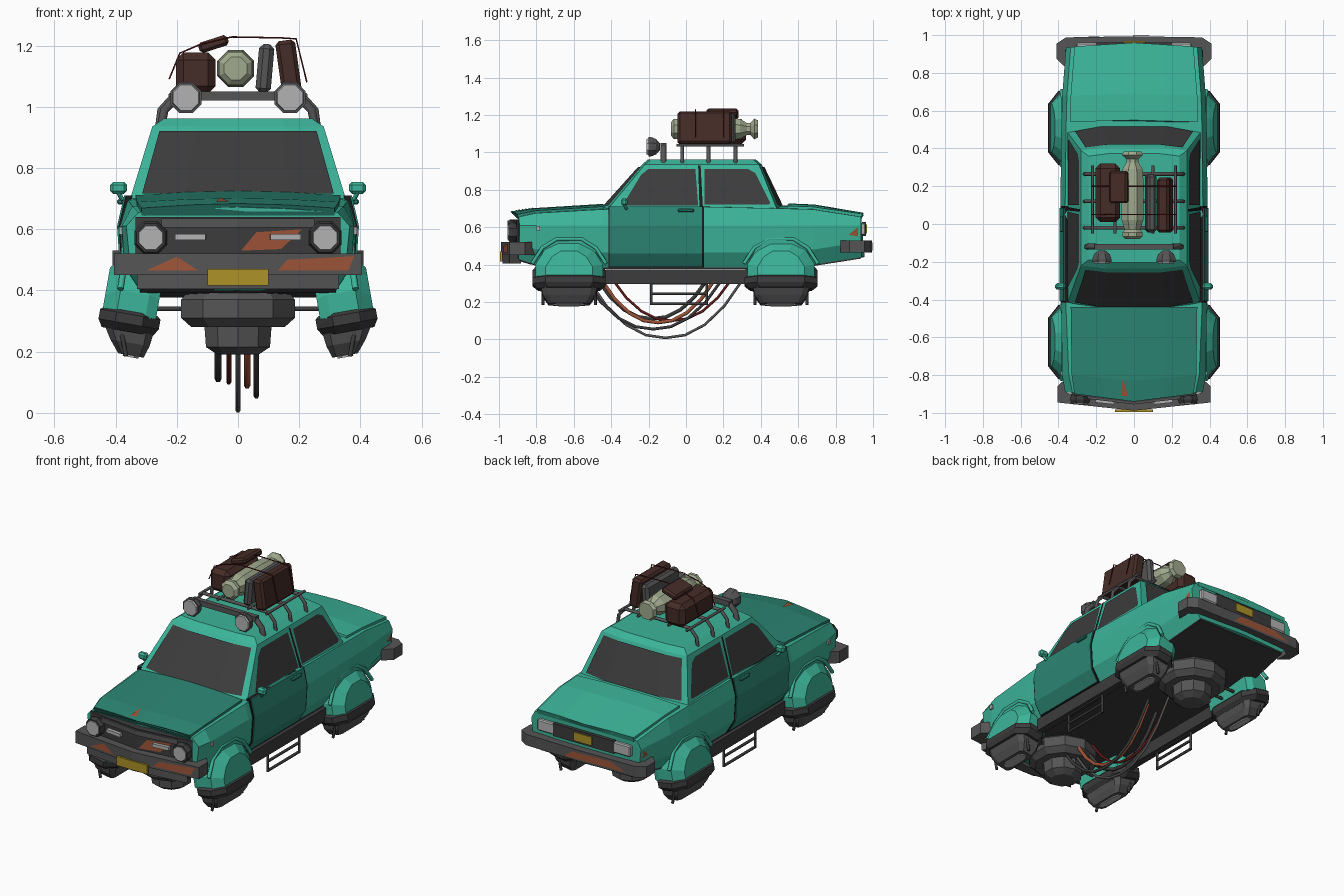
import bpy, bmesh, math
from mathutils import Vector, Euler

if "Cube" in bpy.data.objects:
    bpy.data.objects.remove(bpy.data.objects["Cube"])

def mat(name, *rgb):
    m = bpy.data.materials.new(name)
    m.diffuse_color = (*rgb, 1)
    m.use_nodes = True
    m.node_tree.nodes["Principled BSDF"].inputs["Base Color"].default_value = m.diffuse_color
    return m

GREEN, DEEP = mat("green", .045, .46, .32), mat("deep_green", .025, .24, .175)
RUST, BROWN = mat("rust", .35, .09, .04), mat("brown", .06, .025, .02)
DARK, IRON = mat("dark", .045, .045, .045), mat("iron", .09, .09, .09)
LAMP, YELLOW = mat("lamp", .45, .45, .45), mat("yellow", .42, .29, .02)
SAGE, RED, BLACK = mat("sage", .35, .4, .27), mat("red", .12, .01, .01), mat("black", .01, .01, .01)

def make(name, verts, faces, m, mirror=False, bevel=0):
    bm = bmesh.new()
    vs = [bm.verts.new(v) for v in verts]
    for f in faces:
        bm.faces.new([vs[i] for i in f])
    bmesh.ops.recalc_face_normals(bm, faces=bm.faces)
    me = bpy.data.meshes.new(name)
    bm.to_mesh(me)
    bm.free()
    me.materials.append(m)
    ob = bpy.data.objects.new(name, me)
    bpy.context.collection.objects.link(ob)
    if bevel:
        b = ob.modifiers.new("bevel", 'BEVEL')
        b.width, b.segments = bevel, 1
    if mirror:
        ob.modifiers.new("mirror", 'MIRROR').use_mirror_merge = False
    return ob

def loft(name, rings, m, mirror=False):
    n, k = len(rings[0]), len(rings)
    faces = [(a*n+i, a*n+(i+1) % n, (a+1)*n+(i+1) % n, (a+1)*n+i) for a in range(k-1) for i in range(n)]
    faces += [tuple(range(n)), tuple(range((k-1)*n, k*n))]
    return make(name, [v for r in rings for v in r], faces, m, mirror)

def box(name, c, s, m, rot=(0, 0, 0), bevel=0, mirror=False):
    R = Euler([math.radians(a) for a in rot]).to_matrix()
    v = [Vector(c) + R @ Vector((x*s[0]/2, y*s[1]/2, z*s[2]/2)) for z in (-1, 1) for x, y in ((-1, -1), (1, -1), (1, 1), (-1, 1))]
    return make(name, v, [(0, 1, 2, 3), (4, 5, 6, 7)] + [(i, (i+1) % 4, (i+1) % 4+4, i+4) for i in range(4)], m, mirror, bevel)

def lathe(name, c, axis, prof, m, n=8, mirror=False):
    q = Vector(axis).to_track_quat('Z', 'Y')
    ang = [2*math.pi*(i+.5)/n for i in range(n)]
    return loft(name, [[Vector(c) + q @ Vector((r*math.cos(a), r*math.sin(a), h)) for a in ang] for r, h in prof], m, mirror)

def tube(name, pts, r, m, mirror=False):
    cu = bpy.data.curves.new(name, 'CURVE')
    cu.dimensions, cu.bevel_depth, cu.bevel_resolution, cu.use_fill_caps = '3D', r, 1, True
    sp = cu.splines.new('POLY')
    sp.points.add(len(pts)-1)
    for p, co in zip(sp.points, pts):
        p.co = (*co, 1)
    tmp = bpy.data.objects.new(name + "_path", cu)
    me = bpy.data.meshes.new_from_object(tmp)
    bpy.data.objects.remove(tmp)
    me.materials.clear()
    me.materials.append(m)
    ob = bpy.data.objects.new(name, me)
    bpy.context.collection.objects.link(ob)
    if mirror:
        ob.modifiers.new("mirror", 'MIRROR').use_mirror_merge = False

def band(name, half, z0, z1, d, m):
    # strip following a mirrored (x, y) path, d = thickness towards the car centre
    path = [(-x, y) for x, y in half] + [(x, y) for x, y in reversed(half) if x > 0]
    inn = lambda x, y: (x*(1-d/.4), y - math.copysign(d, y))
    loft(name, [[(x, y, z0), (x, y, z1), (*inn(x, y), z1), (*inn(x, y), z0)] for x, y in path], m)

# lower body shell: y, bow, bottom width, bottom z, waist width, shoulder width, shoulder z, centre z
body = [(-.89, -.04, .31, .43, .365, .325, .655, .672), (-.80, -.03, .32, .40, .38, .345, .675, .69),
        (-.45, 0, .33, .385, .385, .36, .695, .715), (.05, 0, .33, .385, .39, .365, .71, .72),
        (.50, 0, .33, .385, .385, .36, .70, .718), (.68, 0, .32, .40, .38, .355, .695, .71),
        (.935, .02, .30, .44, .36, .335, .655, .662)]
rings, floor = [], []
for y, bow, wb, zb, wm, wt, ze, zc in body:
    half = [(wb, zb), (wm-.01, zb+.08), (wm, .61), (wt, ze), (wt*.5, (ze+zc)/2+.003)]
    ring = [(0, zb)] + half + [(0, zc)] + [(-x, z) for x, z in reversed(half)]
    rings.append([(x, y + bow*(1-abs(x)/wm), z) for x, z in ring])
    floor.append([(-wb, y, zb-.008), (wb, y, zb-.008), (wb, y, zb+.004), (-wb, y, zb+.004)])
loft("body_shell", rings, GREEN)
loft("underbody", floor, DARK)
box("sill", (.325, -.05, .335), (.045, .76, .075), DARK, mirror=True)

# hood and trunk lid, slightly raised, over dark gaps
def lid(name, secs, m, lift):
    loft(name, [[(x, y + bow*(1-abs(x)/w), z+lift) for x, z in
         ((-w, ze), (-w*.5, (ze+zc)/2+.003), (0, zc), (w*.5, (ze+zc)/2+.003), (w, ze), (w, ze-.025), (-w, ze-.025))]
         for y, bow, w, ze, zc in secs], m)
lid("hood", [(-.90, -.04, .315, .66, .675), (-.80, -.03, .33, .68, .692), (-.44, 0, .335, .702, .716)], DEEP, .009)
lid("trunk_lid", [(.54, .01, .335, .703, .716), (.68, .01, .335, .698, .71), (.94, .02, .315, .66, .664)], GREEN, .011)

# cabin, with windscreens bowed across u and climbing along t
US = (-1, -.55, .55, 1)
def screen(front, u, t):
    bow = (1-abs(u))/.45*(.03-.015*t)
    y = -.415+.195*t-bow if front else .485-.095*t+bow
    return Vector((u*(.352-.072*t), y, .70+.235*t))
def cab_ring(t):
    return [screen(True, u, t) for u in US] + [screen(False, u, t) for u in reversed(US)]
top = [Vector((v.x*.86, .085+(v.y-.085)*.9, .962)) for v in cab_ring(1)]
loft("cabin", [cab_ring(0), cab_ring(1), top], GREEN)
for front, nm in ((True, "windshield"), (False, "rear_window")):
    off = Vector((0, -.005 if front else .005, .003))
    vs = [screen(front, u*.9, t)+off for t in (.06, .93) for u in US]
    make(nm, vs, [(i, i+1, i+5, i+4) for i in range(3)], DARK)

def side_panel(name, yz, m, off):
    vs = [(.352-.072*(z-.70)/.235+off, y, z) for y, z in yz]
    make(name, vs, [tuple(range(len(vs)))], m, mirror=True)
side_panel("front_side_window", [(-.34, .715), (-.24, .88), (-.20, .912), (.05, .912), (.065, .715)], DARK, .004)
side_panel("rear_side_window", [(.10, .72), (.10, .912), (.33, .912), (.37, .89), (.45, .73), (.44, .72)], DARK, .004)
side_panel("pillar_gap", [(.072, .71), (.065, .93), (.078, .93), (.09, .71)], BLACK, .005)

# doors follow the side of the body
def door(name, y0, y1, z0, off, m):
    sec = [(.335, z0), (.378, .46), (.388, .61), (.365, .71)]
    r = [[(x+off, y, z) for x, z in sec] + [(x-.02, y, z) for x, z in reversed(sec)] for y in (y0, (y0+y1)/2, y1)]
    loft(name, r, m, mirror=True)
door("door_gap", -.415, .095, .385, .002, BLACK)
door("door", -.408, .085, .39, .007, DEEP)
box("door_handle", (.385, 0, .69), (.02, .085, .018), DEEP, bevel=.005, mirror=True)
box("wing_mirror", (.39, -.33, .735), (.055, .035, .04), GREEN, bevel=.01, mirror=True)
tube("mirror_arm", [(.345, -.31, .695), (.38, -.32, .70), (.39, -.33, .72)], .008, GREEN, True)

# front end
band("front_bumper", [(.405, -.86), (.405, -.945), (0, -.988)], .45, .52, .05, IRON)
band("front_bumper_lower", [(.33, -.943), (0, -.98)], .405, .46, .06, IRON)
band("grille", [(.335, -.905), (0, -.945)], .52, .64, .04, DARK)
band("grille_frame", [(.25, -.925), (0, -.955)], .605, .635, .03, IRON)
box("grille_bar", (.155, -.94, .575), (.10, .02, .02), LAMP, (0, 0, 6), mirror=True)
lathe("headlight_rim", (.285, -.90, .572), (0, -1, 0), [(.05, 0), (.058, .03), (.05, .05)], DARK, 8, True)
lathe("headlight_lens", (.285, -.94, .572), (0, -1, 0), [(.044, 0), (.042, .015)], LAMP, 8, True)
box("front_plate", (0, -.988, .443), (.20, .012, .053), YELLOW)
box("marker_lamp", (.383, -.79, .595), (.012, .02, .025), LAMP, mirror=True)

# rear end
band("rear_bumper", [(.41, .875), (.41, .955), (.36, .988), (0, .994)], .465, .53, .05, IRON)
box("tail_panel", (0, .952, .59), (.40, .02, .075), DARK)
box("tail_lamp", (.25, .945, .59), (.11, .03, .065), LAMP, bevel=.006, mirror=True)
box("rear_plate", (0, .964, .59), (.12, .01, .05), YELLOW)

# hover pods and engines
R = Euler((0, math.radians(-10), 0)).to_matrix()
arch = [(-.18, 0), (-.18, .075), (-.13, .155), (-.06, .20), (.06, .20), (.13, .155), (.18, .075), (.18, 0)]
def octa(hx, hy, z, sx=0, k=.45, j=.65):
    pts = [(hx*k, -hy), (hx, -hy*j), (hx, hy*j), (hx*k, hy)]
    return [(x+sx, y, z) for x, y in pts + [(-x, -y) for x, y in pts]]
for nm, yc in (("front", -.625), ("rear", .508)):
    P = lambda p: Vector((.352, yc, .32)) + R @ Vector(p)
    stack = lambda part, rows, m: loft(nm + part, [[P(p) for p in octa(*r)] for r in rows], m, True)
    loft(nm + "_pod_fender", [[P((x, y*s, z*s)) for y, z in arch] for x, s in ((-.085, .9), (-.05, 1), (.045, 1), (.092, .7))], GREEN, True)
    stack("_pod_ring", [(.088, .18, .012), (.10, .195, .002), (.10, .195, -.03), (.085, .165, -.055)], DARK)
    stack("_pod_nozzle", [(.08, .15, -.05, -.005, .7, .8), (.065, .14, -.09, -.015, .7, .8), (.042, .11, -.13, -.025, .7, .8)], IRON)
    stack("_pod_glow", [(.026, .085, -.125, -.025), (.026, .085, -.136, -.025)], LAMP)
    for i, dy in enumerate((-.14, .14)):
        tube(f"{nm}_pod_pin_{i}", [P((.03, dy, -.03)), P((-.01, dy, -.135))], .008, DARK, True)
    tube(nm + "_arch_lip", [(.372+.012*(z < .1), yc+y*1.1, .325+z*1.06) for y, z in arch[1:-1]], .011, GREEN, True)
    for i, dy in enumerate((-.05, .05)):
        tube(f"{nm}_axle_{i}", [(-.3, yc+dy, .34), (.3, yc+dy, .34)], .009, DARK)
    lathe(nm + "_engine", (0, yc, 0), (0, 0, 1), [(.07, .19), (.11, .215), (.115, .28), (.16, .28), (.195, .31), (.195, .37), (.17, .40)], IRON, 10)

# hanging cables and side steps
for i, (x, low, r, y0, y1, m) in enumerate([(0, .008, .008, -.53, .31, IRON), (.06, .055, .009, -.55, .20, DARK),
        (.03, .09, .011, -.46, .16, RUST), (-.03, .10, .008, -.40, .25, RED), (-.065, .11, .011, -.48, .12, DARK)]):
    tube(f"cable_{i}", [(x, y0+(y1-y0)*t/8, low+(.33-low)*abs(t/4-1)**2.2) for t in range(9)], r, m)
for i, y in enumerate((-.185, .11)):
    tube(f"step_post_{i}", [(.325, y, .33), (.325, y, .185)], .008, DARK, True)
for i, z in enumerate((.19, .245, .30)):
    tube(f"step_rung_{i}", [(.325, -.185, z), (.325, .11, z)], .008, DARK, True)

# roof rack and spotlights
for i, y in enumerate((-.02, .12, .265)):
    h = [(.262, y, .935), (.255, y, .99), (.215, y, 1.035)]
    tube(f"rack_hoop_{i}", h + [(-a, b, c) for a, b, c in reversed(h)], .01, IRON)
for x in (.22, .10):
    tube(f"rack_rail_{x}", [(x, -.05, 1.038), (x, .31, 1.038)], .008, IRON, True)
box("light_bar", (0, -.12, 1.035), (.42, .03, .03), IRON)
tube("light_bar_leg", [(.25, -.12, .94), (.24, -.12, .99), (.20, -.12, 1.03)], .016, IRON, True)
lathe("spotlight", (.17, -.14, 1.03), (0, -1, 0), [(.02, 0), (.045, .02), (.055, .045), (.055, .06)], IRON, 8, True)
lathe("spotlight_lens", (.17, -.195, 1.03), (0, -1, 0), [(.05, 0), (.045, .015)], LAMP, 8, True)

# luggage and ropes
box("large_suitcase", (-.138, .165, 1.11), (.13, .31, .135), BROWN, bevel=.025)
box("tall_suitcase", (.165, .10, 1.13), (.065, .29, .175), BROWN, (0, -8, 0), bevel=.012)
box("small_suitcase", (-.08, .195, 1.205), (.10, .17, .035), BROWN, (0, -18, 0), bevel=.01)
box("grey_bag", (.088, .11, 1.125), (.05, .31, .16), IRON, (0, 5, 0), bevel=.015)
lathe("vase", (-.008, 0, 1.125), (0, 1, 0), [(.04, -.08), (.058, -.065), (.058, -.045), (.045, -.03), (.062, .02), (.065, .2), (.058, .29),
      (.035, .325), (.035, .345), (.06, .365), (.05, .385)], SAGE, 8)
for i, y in enumerate((.05, .20)):
    tube(f"rope_{i}", [(-.225, y, 1.09), (-.19, y, 1.175), (-.12, y, 1.205), (-.02, y, 1.228), (.14, y, 1.225), (.19, y, 1.222), (.225, y, 1.08)], .003, RED)

# rust patches dropped onto whatever surface they face
bpy.context.view_layer.update()
deps = bpy.context.evaluated_depsgraph_get()
def rust(name, pts, axis):
    d = Vector(axis)
    vs = []
    for a, b in pts:
        o = Vector((a, 0, b)) if d.y else Vector((0, a, b)) if d.x else Vector((a, b, 0))
        hit = bpy.context.scene.ray_cast(deps, o - d*3, d)
        if hit[0]:
            vs.append(hit[1] - d*.004)
    if len(vs) > 2:
        make(name, vs, [tuple(range(len(vs)))], RUST)
rust("rust_bumper_front", [(.13, .465), (.36, .465), (.38, .512), (.16, .50)], (0, 1, 0))
rust("rust_bumper_left", [(-.3, .465), (-.13, .465), (-.2, .51)], (0, 1, 0))
rust("rust_grille", [(.01, .53), (.14, .535), (.21, .6), (.06, .59)], (0, 1, 0))
rust("rust_bumper_rear", [(-.3, .48), (.1, .475), (.05, .515), (-.2, .52)], (0, -1, 0))
for sx in (-1, 1):
    rust("rust_tail", [(.87, .56), (.92, .55), (.92, .6)], (sx, 0, 0))
rust("rust_hood", [(-.07, -.91), (-.03, -.91), (-.06, -.82)], (0, 0, -1))
